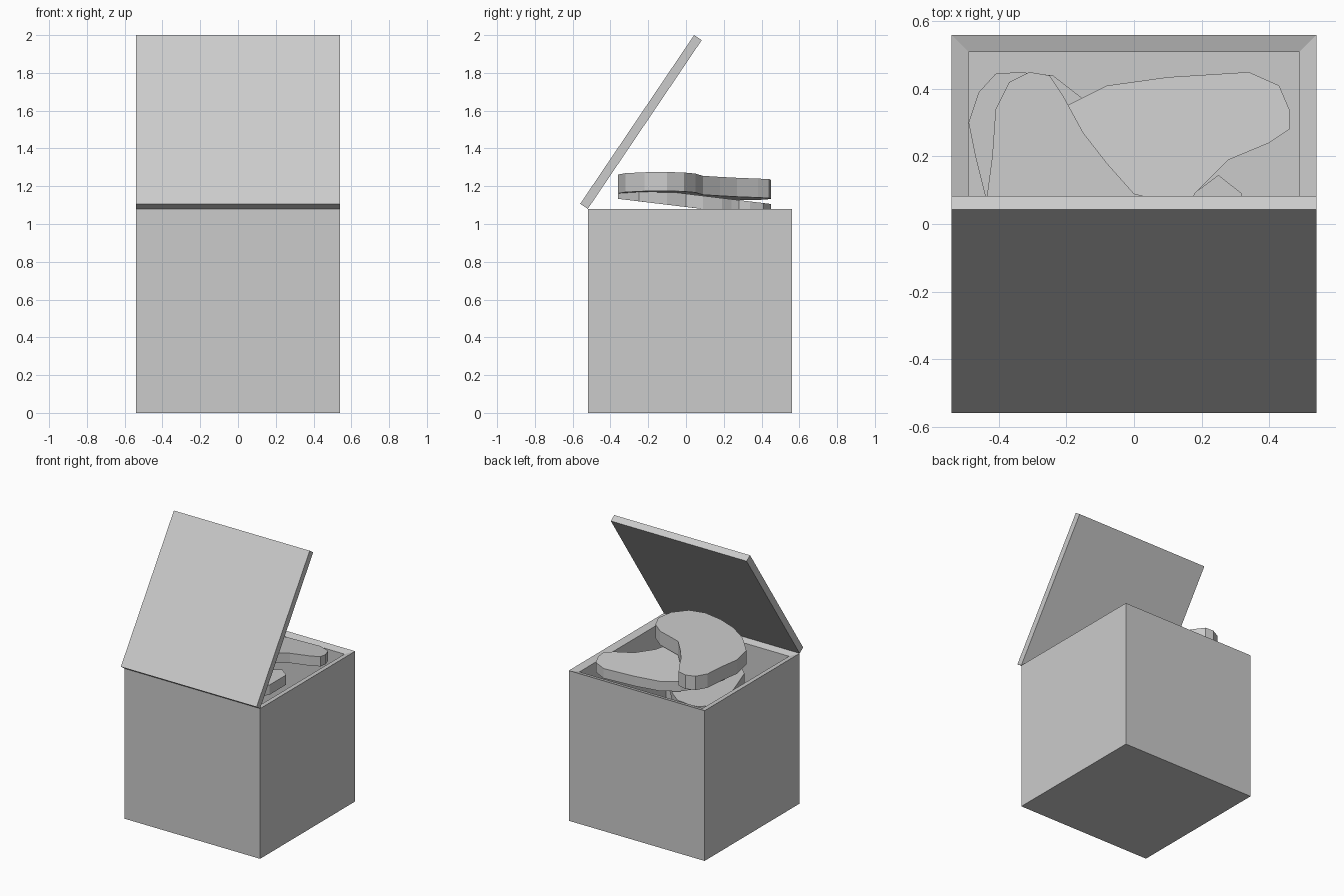
import bpy, bmesh

cube = bpy.data.objects.get("Cube")
if cube:
    bpy.data.objects.remove(cube, do_unlink=True)

grey = bpy.data.materials.new("plain_grey")
grey.use_nodes = True
shade = (0.6, 0.6, 0.6, 1)
grey.diffuse_color = shade
grey.node_tree.nodes["Principled BSDF"].inputs["Base Color"].default_value = shade


def finish(bm, name):
    bmesh.ops.recalc_face_normals(bm, faces=bm.faces)
    mesh = bpy.data.meshes.new(name)
    bm.to_mesh(mesh)
    bm.free()
    mesh.materials.append(grey)
    obj = bpy.data.objects.new(name, mesh)
    bpy.context.collection.objects.link(obj)
    return obj


def prism(name, bottom, top):
    """Solid between two matching outlines."""
    bm = bmesh.new()
    low = [bm.verts.new(p) for p in bottom]
    high = [bm.verts.new(p) for p in top]
    bm.faces.new(low)
    bm.faces.new(high)
    for i in range(len(low)):
        j = (i + 1) % len(low)
        bm.faces.new((low[i], low[j], high[j], high[i]))
    return finish(bm, name)


def blade(name, outline, thickness, height, slope_x=0, slope_y=0):
    """Flat curved slab lying on a tilted plane."""
    top = [(x, y, height + slope_x * x + slope_y * y) for x, y in outline]
    return prism(name, [(x, y, z - thickness) for x, y, z in top], top)


# Open box: outer shell, gently inward-sloping rim, deep cavity
HALF, MID, TOP = 0.54, 0.02, 1.08
bm = bmesh.new()
rings = []
for half, z in ((HALF, 0), (HALF, TOP), (HALF - 0.05, TOP - 0.015), (HALF - 0.05, 0.05)):
    rings.append([bm.verts.new((sx * half, MID + sy * half, z))
                  for sx, sy in ((-1, -1), (1, -1), (1, 1), (-1, 1))])
bm.faces.new(rings[0])
bm.faces.new(rings[-1])
for a, b in zip(rings, rings[1:]):
    for i in range(4):
        j = (i + 1) % 4
        bm.faces.new((a[i], a[j], b[j], b[i]))
finish(bm, "box")

# Tilted lid hinged on the front edge
lid = ((-0.52, 1.08), (-0.56, 1.107), (0.043, 2.0), (0.083, 1.973))
prism("lid", [(-HALF, y, z) for y, z in lid], [(HALF, y, z) for y, z in lid])

# Upper curved slab with its tail towards the back
blade("upper_blade", [
    (-.25, .44), (-.31, .45), (-.37, .42), (-.41, .34), (-.42, .2), (-.44, .05),
    (-.41, -.1), (-.29, -.23), (-.16, -.31), (-.03, -.35), (.1, -.36), (.2, -.32),
    (.27, -.22), (.29, -.1), (.25, -.01), (.17, .05), (.08, .07), (0, .09),
    (-.08, .18), (-.15, .27), (-.21, .38)], 0.1, 1.255, slope_x=0.07)

# Middle curved slab, dipping towards the back
blade("middle_blade", [
    (.46, .34), (.43, .41), (.34, .45), (.1, .435), (-.08, .41), (-.2, .35),
    (-.3, .25), (-.37, .1), (-.37, -.1), (-.27, -.25), (-.1, -.35), (.1, -.36),
    (.2, -.25), (.18, -.1), (.14, 0), (.18, .09), (.28, .19), (.4, .24),
    (.46, .28)], 0.07, 1.16, slope_y=-0.12)

# Lower slab inside the box mouth
blade("lower_blade", [
    (-.34, .45), (-.41, .445), (-.46, .39), (-.49, .3), (-.47, .2), (-.44, .08),
    (-.36, -.15), (-.2, -.3), (0, -.35), (.2, -.28), (.32, -.1), (.32, .09),
    (.25, .145), (.19, .1), (.08, .12), (-.05, .25), (-.15, .37),
    (-.24, .44)], 0.07, 1.03)
